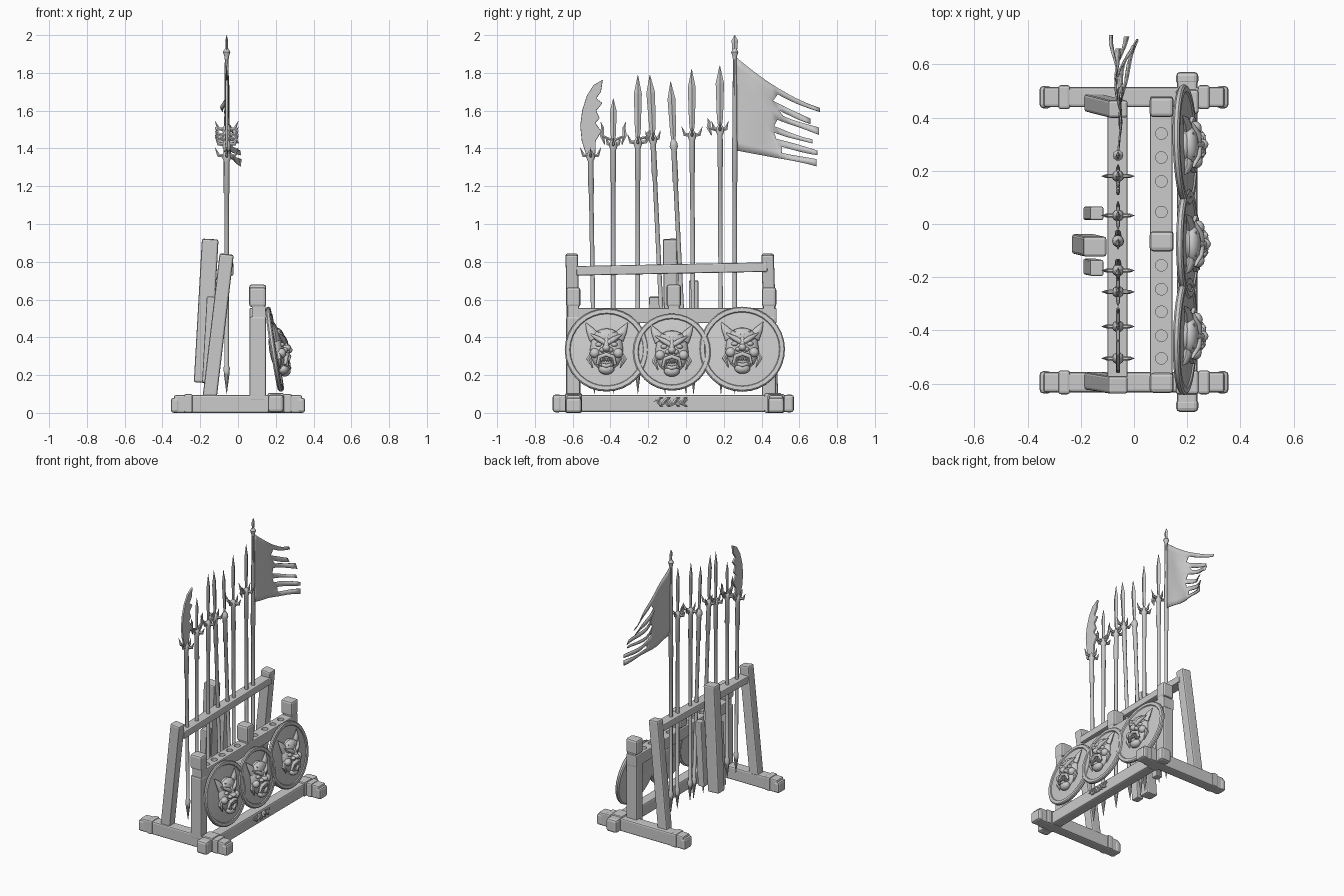
import bpy, bmesh, random
from math import pi, sin, cos, sqrt, radians
from mathutils import Vector, Matrix

if "Cube" in bpy.data.objects:
    bpy.data.objects.remove(bpy.data.objects["Cube"])

random.seed(4)
X, Y, Z = Vector((1, 0, 0)), Vector((0, 1, 0)), Vector((0, 0, 1))


def finish(bm, name, bevel=0, smooth=None, matrix=None):
    if matrix:
        bm.transform(matrix)
    bmesh.ops.recalc_face_normals(bm, faces=bm.faces)
    me = bpy.data.meshes.new(name)
    bm.to_mesh(me)
    bm.free()
    if smooth:
        me.polygons.foreach_set("use_smooth", [True] * len(me.polygons))
        me.set_sharp_from_angle(angle=radians(smooth))
    ob = bpy.data.objects.new(name, me)
    bpy.context.collection.objects.link(ob)
    if bevel:
        m = ob.modifiers.new("bevel", "BEVEL")
        m.width, m.segments, m.limit_method = bevel, 2, "ANGLE"
    return ob


def tube(bm, pts, radii, n=8, ref=X, sx=1, sy=1, phase=0):
    """Rings swept along points; also used for lathed shapes and square beams."""
    pts, rings = [Vector(p) for p in pts], []
    for i, p in enumerate(pts):
        d = pts[min(i + 1, len(pts) - 1)] - pts[max(i - 1, 0)]
        d = d.normalized()
        a = (ref - d * ref.dot(d)).normalized()
        b = d.cross(a)
        rings.append([bm.verts.new(p + radii[i] * (a * cos(t) * sx + b * sin(t) * sy))
                      for t in (phase + 2 * pi * k / n for k in range(n))])
    for r, s in zip(rings, rings[1:]):
        for k in range(n):
            bm.faces.new((r[k], r[(k + 1) % n], s[(k + 1) % n], s[k]))
    bm.faces.new(rings[0][::-1])
    bm.faces.new(rings[-1])


def beam(name, p0, p1, w, d, ref=X, bevel=0.01):
    bm = bmesh.new()
    tube(bm, [p0, p1], [sqrt(.5)] * 2, 4, ref, w, d, pi / 4)
    return finish(bm, name, bevel)


def ball(bm, c, s, seg=12):
    bmesh.ops.create_uvsphere(bm, u_segments=seg, v_segments=8, radius=1,
                              matrix=Matrix.Translation(c) @ Matrix.Diagonal((*s, 1)))


# Feet with banded, capped ends
for tag, y in (("left", -.595), ("right", .477)):
    beam(tag + "_foot", (-.34, y, .047), (.34, y, .047), .076, .094, Y)
    for s in (-1, 1):
        beam(tag + "_foot_cap", (s * .31, y, .04), (s * .355, y, .04), .084, .08, Y, .014)
        beam(tag + "_foot_band", (s * .24, y, .05), (s * .285, y, .05), .09, .1, Y)

# Long front sill
beam("front_sill", (.2, -.7, .05), (.2, .565, .05), .076, .09)
for y, s in ((-.595, -1), (.46, 1)):
    beam("sill_band", (.2, y - .045, .053), (.2, y + .045, .053), .086, .106)
    beam("sill_cap", (.2, y + s * .062, .05), (.2, y + s * .112, .05), .084, .094, X, .016)

# Carved ornament on the sill
bm = bmesh.new()
tube(bm, [(.243, -.17 + i * .0095, .058 + .013 * sin(i * 1.1)) for i in range(20)],
     [.005 + .007 * sin(pi * i / 19) for i in range(20)], 6)
for y in (-.15, -.11, -.06, -.02):
    for s in (-1, 1):
        tube(bm, [(.243, y, .058), (.248, y + .014, .058 + s * .018), (.244, y + .028, .058 + s * .024)],
             [.008, .007, .001], 6)
finish(bm, "sill_ornament", 0, 40)

# Leaning rear posts and the weapon rail
beam("left_rear_post", (-.15, -.59, .08), (-.06, -.605, .84), .075, .066)
beam("right_rear_post", (-.15, .455, .08), (-.06, .432, .84), .075, .066)
beam("rear_rail", (-.062, -.58, .752), (-.062, .43, .772), .074, .05, X, .006)

# Front posts with necked heads
for tag, y, h in (("left", -.597, .665), ("middle", -.065, .68), ("right", .44, .665)):
    beam(tag + "_front_post", (.105, y, .06 if tag != "middle" else .47), (.105, y, .51), .088, .074)
    beam(tag + "_front_neck", (.11, y, .5), (.11, y, .575), .072, .06, X, .004)
    beam(tag + "_front_head", (.104, y, .56), (.104, y, h), .09, .076, X, .014)

# Front rail with drilled sockets
rail = beam("front_rail", (.103, -.575, .515), (.103, .48, .515), .084, .08, X, .006)
bm = bmesh.new()
for y in (-.505, -.42, -.33, -.245, -.155, .045, .16, .25, .34):
    tube(bm, [(.103, y, .5), (.103, y, .6)], [.022] * 2, 14)
cutter = finish(bm, "socket_cutter")
cutter.hide_render = True
m = rail.modifiers.new("sockets", "BOOLEAN")
m.operation, m.object, m.solver = "DIFFERENCE", cutter, "EXACT"
rail.data = bpy.data.meshes.new_from_object(rail.evaluated_get(bpy.context.evaluated_depsgraph_get()))
rail.modifiers.clear()
bpy.data.objects.remove(cutter)

# Back brace: tall plank with two short ones
beam("back_plank", (-.19, -.075, .16), (-.147, -.085, .92), .088, .075)
beam("back_slat_right", (-.165, .04, .24), (-.14, .04, .7), .05, .05, X, .006)
beam("back_slat_left", (-.165, -.16, .16), (-.14, -.165, .615), .05, .06, X, .006)


# Beast mask, built facing +x around the shield centre
def mask(bm):
    ball(bm, (.012, 0, 0), (.04, .088, .115), 18)
    ball(bm, (.03, 0, .065), (.03, .07, .045), 14)
    ball(bm, (.03, 0, -.108), (.03, .042, .028))
    ball(bm, (.062, 0, .0), (.026, .021, .019))
    tube(bm, [(.04, 0, .07), (.056, 0, .035), (.066, 0, .0)], [.013, .013, .015], 8, Y)
    tube(bm, [(.045, -.048, -.085), (.057, -.036, -.045), (.064, 0, -.034), (.057, .036, -.045),
              (.045, .048, -.085)], [.008, .012, .012, .012, .008], 8)
    tube(bm, [(.04, -.045, -.078), (.055, 0, -.095), (.04, .045, -.078)], [.008, .012, .008], 8)
    for i in range(5):
        ball(bm, (.053, -.024 + i * .012, -.06), (.008, .006, .01), 6)
    for s in (-1, 1):
        tube(bm, [(.02, s * .06, .06), (.022, s * .09, .105), (.015, s * .112, .145)],
             [.034, .02, .001], 8, X, .6)                                         # ears
        tube(bm, [(.056, s * .008, .03), (.056, s * .04, .05), (.04, s * .085, .08)],
             [.013, .014, .004], 8)                                               # brows
        tube(bm, [(.052, s * .008, .07), (.045, s * .045, .092)], [.008, .004], 6)
        ball(bm, (.044, s * .041, .022), (.014, .018, .012))                      # eyes
        ball(bm, (.052, s * .022, -.008), (.019, .015, .013))                     # nostrils
        ball(bm, (.035, s * .062, -.022), (.026, .027, .026))                     # cheeks
        tube(bm, [(.055, s * .032, -.095), (.065, s * .035, -.045)], [.009, .001], 6)  # fangs
        tube(bm, [(.02, s * .075, -.02), (.022, s * .094, -.05), (.018, s * .072, -.1)],
             [.012, .014, .003], 6)                                               # whiskers


# Round shields leaning back on the front rail
for tag, x, y, z, r, yaw in (("left", .193, -.42, .333, .222, -.03), ("middle", .202, -.075, .322, .206, 0),
                             ("right", .193, .297, .337, .227, .03)):
    mat = Matrix.Translation((x, y, z)) @ Matrix.Rotation(yaw, 4, Z) @ Matrix.Rotation(-.155, 4, Y)
    bm = bmesh.new()
    prof = [(-.012, .02), (-.014, r - .01), (-.006, r), (.006, r), (.012, r - .006), (.012, r - .026),
            (.006, r - .03), (.010, r * .6), (.013, .02)]
    n = 32
    rings = [[bm.verts.new((d, q * cos(2 * pi * k / n), q * sin(2 * pi * k / n))) for k in range(n)]
             for d, q in prof]
    for a, b in zip(rings, rings[1:]):
        for k in range(n):
            bm.faces.new((a[k], a[(k + 1) % n], b[(k + 1) % n], b[k]))
    bm.faces.new(rings[0])
    bm.faces.new(rings[-1])
    finish(bm, tag + "_shield", 0, 30, mat)
    bm = bmesh.new()
    mask(bm)
    finish(bm, tag + "_shield_mask", 0, 50, mat)

# Polearms: name, y at base, y at guard, guard z, tip z, blade half width, guard reach
PX = -.06
arms = (("glaive", -.485, -.505, 1.36, 0, 0, .055), ("halberd", -.385, -.385, 1.42, 1.665, .018, .04),
        ("winged_spear", -.255, -.255, 1.43, 1.79, .021, .055), ("leaning_spear", -.11, -.175, 1.45, 1.79, .023, .04),
        ("slanted_spear", 0, -.065, 1.42, 1.755, .021, 0), ("tall_spear", .04, .032, 1.47, 1.82, .021, .055),
        ("right_spear", .185, .18, 1.5, 1.84, .022, .045), ("flag_pole", .258, .258, 1.9, 2, .017, 0))
for name, yb, yg, zg, tip, w, reach in arms:
    at = lambda z: (PX, yb + (yg - yb) * (z - .1) / (zg - .1), z)
    bm = bmesh.new()
    low = zg - .2 if name != "flag_pole" else 1.22
    prof = [(.1, .001), (.2, .014), (.24, .017), (.25, .012), (low, .0125), (low + .005, .016),
            (zg - .03, .015 if tip < 2 else .01), (zg - .01, .023 if tip < 2 else .013), (zg + .01, .02), (zg + .03, .008)]
    tube(bm, [at(z) for z, r in prof], [r for z, r in prof], 10)
    finish(bm, name + "_shaft", 0, 35)
    bm = bmesh.new()
    if tip:
        prof = [(zg, .008), (zg + (tip - zg) * .2, w * .75), (tip - (tip - zg) * .28, w), (tip, .001)]
        tube(bm, [at(z) for z, r in prof], [r for z, r in prof], 4, X, .45)
        finish(bm, name + "_blade")
        bm = bmesh.new()
    if reach:
        c = Vector(at(zg))
        for s in (-1, 1):
            for ax, ref, k in ((Y, X, reach), (X, Y, .062)):
                tube(bm, [c, c + ax * s * k * .7 + Z * .004, c + ax * s * k + Z * .045],
                     [.012, .011, .001], 6, ref, .7)
        finish(bm, name + "_guard")
    else:
        bm.free()

# Side crescents on the halberd and hooks on its neighbours
bm = bmesh.new()
for y0, s, z0, h in ((-.385, -1, 1.44, .1), (-.385, 1, 1.44, .1), (.18, -1, 1.49, .07), (-.255, 1, 1.45, .05)):
    tube(bm, [(PX, y0 + s * .045, z0 - .02), (PX, y0 + s * .06, z0 + h * .3),
              (PX, y0 + s * .057, z0 + h * .7), (PX, y0 + s * .066, z0 + h)], [.003, .013, .009, .001], 6, X, .6)
    tube(bm, [(PX, y0, z0), (PX, y0 + s * .055, z0 + h * .25)], [.008, .007], 6)
finish(bm, "crescent_hooks")

# Glaive blade with a barbed back
bm = bmesh.new()
outline = [(-.53, 1.37), (-.552, 1.44), (-.56, 1.52), (-.55, 1.6), (-.525, 1.68), (-.49, 1.735), (-.44, 1.765),
           (-.45, 1.7), (-.475, 1.665), (-.442, 1.64), (-.475, 1.6), (-.457, 1.56), (-.48, 1.535),
           (-.447, 1.49), (-.478, 1.44), (-.48, 1.37)]
rows = [[bm.verts.new((PX + x, y, z)) for y, z in outline] for x in (-.007, .007)]
caps = [bm.faces.new(r) for r in rows]
for k in range(len(outline)):
    j = (k + 1) % len(outline)
    bm.faces.new((rows[0][k], rows[0][j], rows[1][j], rows[1][k]))
finish(bm, "glaive_blade", .004)

# Tattered flag: a sheared grid with strips cut out of its free end
bm = bmesh.new()
NU, NV = 14, 11
tails = [.71, .66, .705, .67, .695, .69]
grid = {}
for i in range(NU + 1):
    for j in range(NV + 1):
        u, v = i / NU, j / NV
        y = .262 + u * (tails[j // 2] - .262)
        top, bot = 1.885 - .27 * u - .03 * sin(pi * u), 1.39 - .08 * u
        x = PX + .05 * u * v + .028 * sin(u * 5.5 + v * 2.5) * u + .012 * sin(u * 11 - v * 5) * u
        droop = .012 * sin(j * 2.1 + u * 6) * max(0, u - .5)
        grid[i, j] = bm.verts.new((x, y, top + (bot - top) * v + droop))
for i in range(NU):
    for j in range(NV):
        if j % 2 == 0 or i < (7, 8, 7, 7, 8)[j // 2]:
            bm.faces.new((grid[i, j], grid[i + 1, j], grid[i + 1, j + 1], grid[i, j + 1]))
bmesh.ops.delete(bm, geom=[v for v in bm.verts if not v.link_faces], context="VERTS")
flag = finish(bm, "tattered_flag", 0, 40)
m = flag.modifiers.new("cloth_thickness", "SOLIDIFY")
m.thickness, m.offset = .005, 0
